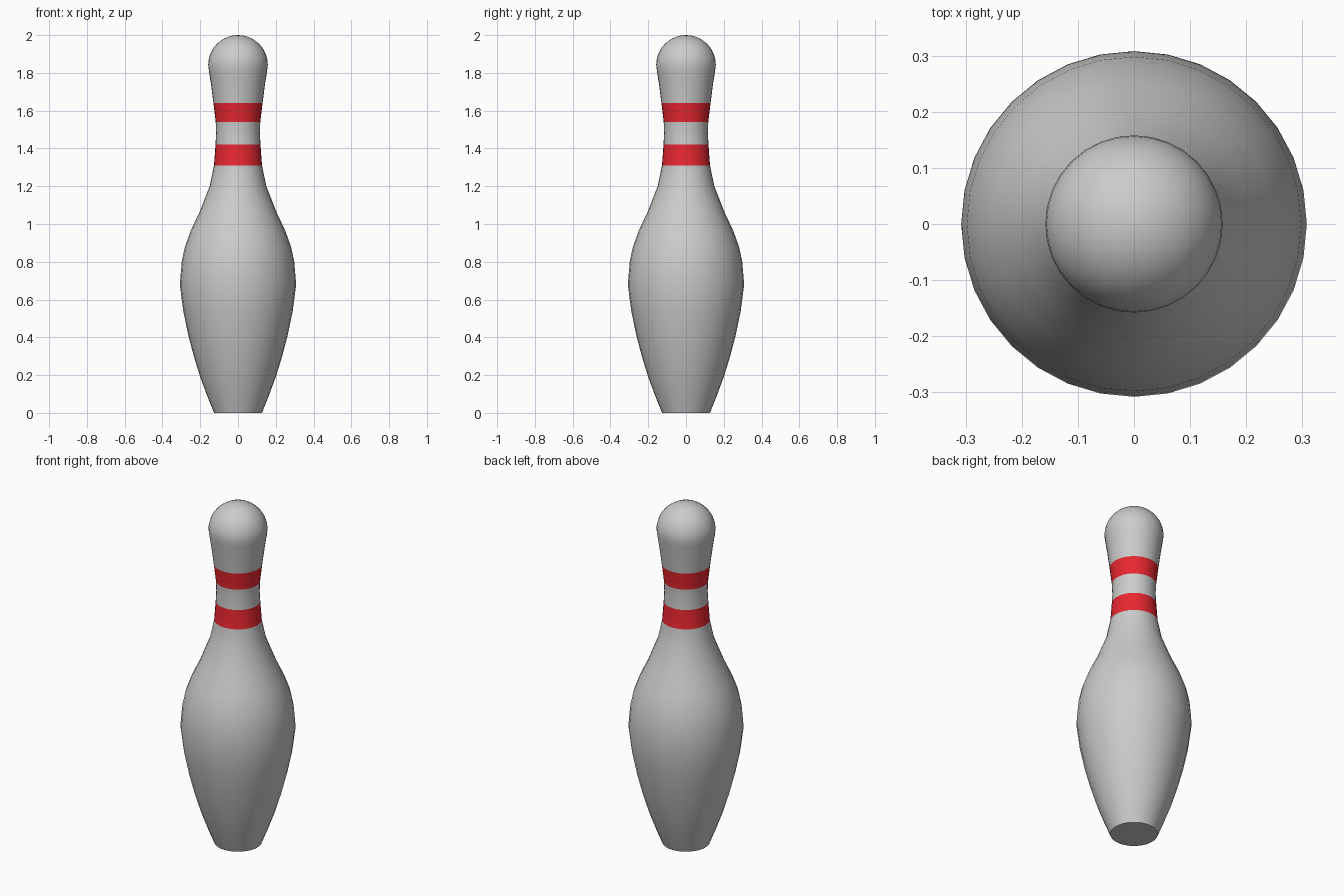
import bpy, bmesh, math
from mathutils import Vector

if "Cube" in bpy.data.objects:
    bpy.data.objects.remove(bpy.data.objects["Cube"])

SIDES = 32
STRIPES = [(1.31, 1.42), (1.54, 1.64)]

# Side profile (radius, height): base, belly, neck
profile = [(0, 0), (0.127, 0), (0.163, 0.09), (0.2, 0.19), (0.234, 0.3), (0.263, 0.41),
           (0.29, 0.54), (0.308, 0.68), (0.298, 0.8), (0.281, 0.88), (0.25, 0.965),
           (0.205, 1.06), (0.15, 1.2), (0.127, 1.31), (0.119, 1.42), (0.116, 1.48),
           (0.118, 1.54), (0.13, 1.64), (0.143, 1.74), (0.154, 1.81)]
# Rounded head
HEAD_R, HEAD_Z = 0.158, 1.842
for i in range(11):
    a = math.pi / 2 * i / 10
    profile.append((HEAD_R * math.cos(a) if i < 10 else 0, HEAD_Z + HEAD_R * math.sin(a)))

# Turn the profile around the z axis
bm = bmesh.new()
verts = [bm.verts.new((r, 0, z)) for r, z in profile]
edges = [bm.edges.new(pair) for pair in zip(verts, verts[1:])]
bmesh.ops.spin(bm, geom=verts + edges, cent=(0, 0, 0), axis=(0, 0, 1),
               angle=math.tau, steps=SIDES, use_duplicate=False)
bmesh.ops.remove_doubles(bm, verts=bm.verts, dist=0.0005)
bmesh.ops.recalc_face_normals(bm, faces=bm.faces)

# Red neck stripes
for f in bm.faces:
    z = f.calc_center_median().z
    f.material_index = int(any(lo < z < hi for lo, hi in STRIPES))

mesh = bpy.data.meshes.new("pin_body")
bm.to_mesh(mesh)
bm.free()
pin = bpy.data.objects.new("pin_body", mesh)
bpy.context.collection.objects.link(pin)

for name, color in (("body_grey", (0.8, 0.8, 0.8, 1)), ("stripe_red", (0.8, 0.02, 0.03, 1))):
    mat = bpy.data.materials.new(name)
    mat.diffuse_color = color
    mat.use_nodes = True
    mat.node_tree.nodes["Principled BSDF"].inputs["Base Color"].default_value = mat.diffuse_color
    mesh.materials.append(mat)

# Smooth sides, sharp base rim
bpy.context.view_layer.objects.active = pin
pin.select_set(True)
bpy.ops.object.shade_smooth_by_angle(angle=math.radians(40))
